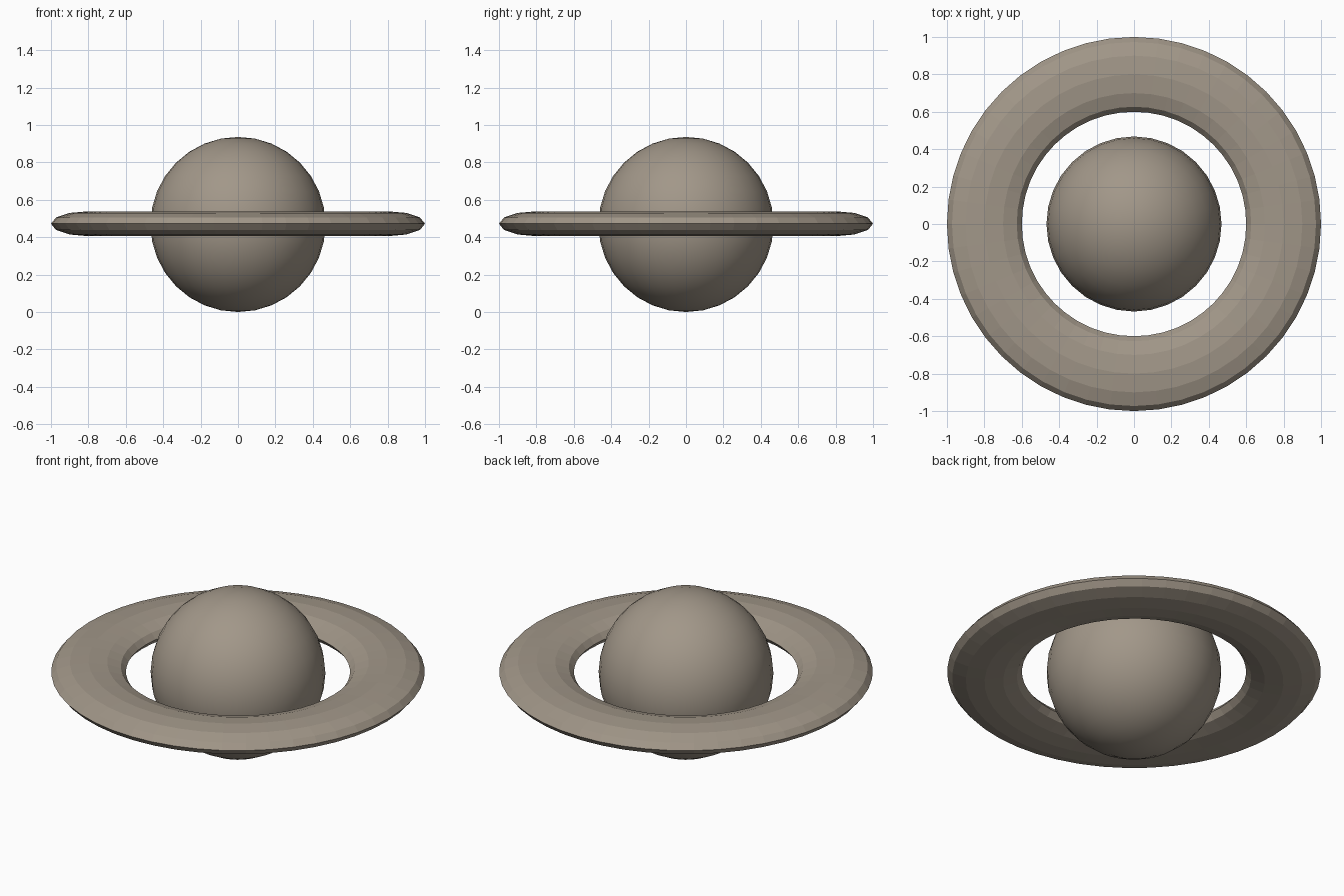
import bpy

if "Cube" in bpy.data.objects:
    bpy.data.objects.remove(bpy.data.objects["Cube"])

RADIUS = 0.468

# Single warm grey colour
stone = bpy.data.materials.new("warm_grey")
stone.diffuse_color = (0.36, 0.31, 0.25, 1)
stone.use_nodes = True
stone.node_tree.nodes["Principled BSDF"].inputs["Base Color"].default_value = stone.diffuse_color

# Planet ball
bpy.ops.mesh.primitive_uv_sphere_add(segments=32, ring_count=16, radius=RADIUS,
                                     location=(0, 0, RADIUS))
ball = bpy.context.object
ball.name = "planet_ball"
ball.data.materials.append(stone)
bpy.ops.object.shade_smooth()

# Flattened ring around the equator
bpy.ops.mesh.primitive_torus_add(major_radius=0.8, minor_radius=0.2,
                                 major_segments=48, minor_segments=12,
                                 location=(0, 0, RADIUS + 0.004))
ring = bpy.context.object
ring.name = "planet_ring"
ring.scale.z = 0.333
bpy.ops.object.transform_apply(location=False, rotation=False, scale=True)
ring.data.materials.append(stone)
bpy.ops.object.shade_flat()
